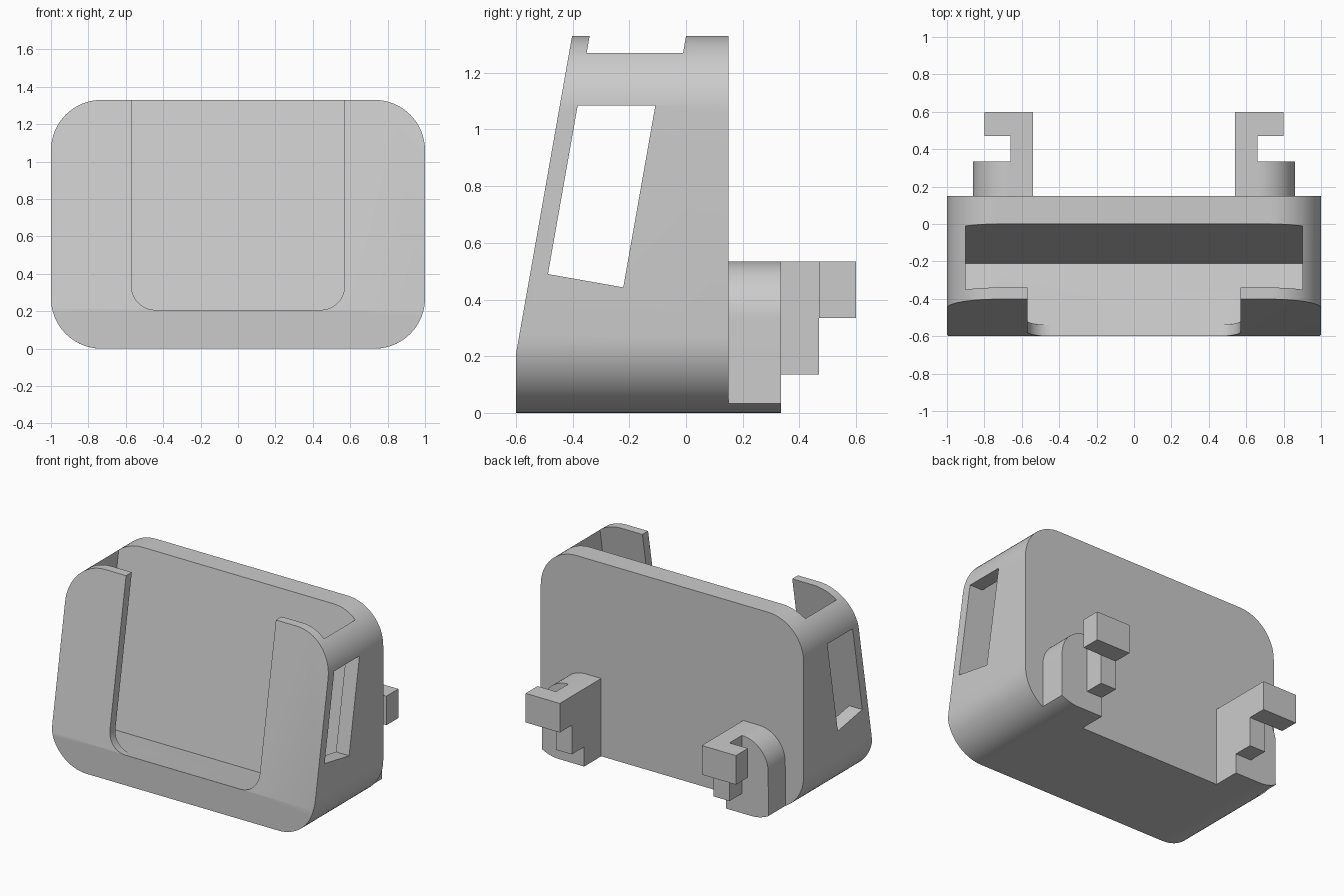
import bpy, bmesh
from math import sin, cos, pi, radians
from mathutils import Vector

cube = bpy.data.objects.get("Cube")
if cube:
    bpy.data.objects.remove(cube, do_unlink=True)

grey = bpy.data.materials.new("light grey")
grey.use_nodes = True
grey.diffuse_color = (0.6, 0.6, 0.6, 1)
grey.node_tree.nodes["Principled BSDF"].inputs["Base Color"].default_value = (0.6, 0.6, 0.6, 1)

HEIGHT, RADIUS, BACK, FRONT = 1.33, 0.27, 0.15, -0.6
TILT = radians(10)
ORIGIN = Vector((0, FRONT, 0.207))      # front lip of the tilted pocket
DEPTH = Vector((0, cos(TILT), -sin(TILT)))
RISE = Vector((0, sin(TILT), cos(TILT)))


def tilted(x, u, v):
    return ORIGIN + Vector((x, 0, 0)) + DEPTH * u + RISE * v


def arc(cx, cz, r, start, end, steps=16):
    """Points on an arc, angles in degrees."""
    angles = [radians(start + (end - start) * i / steps) for i in range(steps + 1)]
    return [(cx + r * cos(a), cz + r * sin(a)) for a in angles]


def prism(name, points, offset):
    """Extrude a flat outline along an offset vector."""
    bm = bmesh.new()
    face = bm.faces.new([bm.verts.new(p) for p in points])
    new = bmesh.ops.extrude_face_region(bm, geom=[face])["geom"]
    bmesh.ops.translate(bm, vec=offset, verts=[g for g in new if isinstance(g, bmesh.types.BMVert)])
    bmesh.ops.recalc_face_normals(bm, faces=bm.faces)
    mesh = bpy.data.meshes.new(name)
    bm.to_mesh(mesh)
    bm.free()
    mesh.materials.append(grey)
    obj = bpy.data.objects.new(name, mesh)
    bpy.context.collection.objects.link(obj)
    return obj


def activate(obj):
    bpy.ops.object.select_all(action='DESELECT')
    obj.select_set(True)
    bpy.context.view_layer.objects.active = obj


def cut(obj, cutter):
    mod = obj.modifiers.new("cut", 'BOOLEAN')
    mod.operation, mod.solver, mod.object = 'DIFFERENCE', 'EXACT', cutter
    activate(obj)
    bpy.ops.object.modifier_apply(modifier=mod.name)
    bpy.data.objects.remove(cutter, do_unlink=True)


def smooth(obj):
    activate(obj)
    bpy.ops.object.shade_smooth_by_angle(angle=radians(30))


# Rounded body with a leaning front
cx, top = 1 - RADIUS, HEIGHT - RADIUS
outline = (arc(cx, top, RADIUS, 0, 90) + arc(-cx, top, RADIUS, 90, 180)
           + arc(-cx, RADIUS, RADIUS, 180, 270) + arc(cx, RADIUS, RADIUS, 270, 360))
body = prism("holder_body", [(x, FRONT, z) for x, z in outline], (0, BACK - FRONT, 0))
bm = bmesh.new()
bm.from_mesh(body.data)
cut_geom = bmesh.ops.bisect_plane(bm, geom=bm.verts[:] + bm.edges[:] + bm.faces[:],
                                  plane_co=ORIGIN, plane_no=-DEPTH, clear_outer=True)["geom_cut"]
bmesh.ops.contextual_create(bm, geom=[g for g in cut_geom if isinstance(g, bmesh.types.BMEdge)])
bmesh.ops.recalc_face_normals(bm, faces=bm.faces)
bm.to_mesh(body.data)
bm.free()

# Tilted pocket, open at the top
pocket = [(0.061, 0), (0.396, 0), (0.396, 1.5), (0.061, 1.5)]
cut(body, prism("pocket_cutter", [tilted(-0.9, u, v) for u, v in pocket], (1.8, 0, 0)))

# U-shaped opening in the front wall
w, r = 0.57, 0.13
opening = ([(w, 1.5), (-w, 1.5)] + arc(-w + r, r, r, 180, 270, 10) + arc(w - r, r, r, 270, 360, 10))
cut(body, prism("opening_cutter", [tilted(x, -0.3, v) for x, v in opening], DEPTH * 0.5))

# Window through both side walls
window = [(0.062, 0.298), (0.332, 0.298), (0.332, 0.95), (0.062, 0.902)]
cut(body, prism("window_cutter", [tilted(-1.2, u, v) for u, v in window], (2.4, 0, 0)))
smooth(body)

# Stepped hooks on the back, mirrored to both sides
inner, outer, hook_top = 0.54, 0.86, 0.535
foot = [p for p in arc(cx, RADIUS, RADIUS, 270, 299, 8)]
base = [(inner, 0)] + foot + arc(outer - 0.2, hook_top - 0.2, 0.2, 0, 90) + [(inner, hook_top)]


def box(x, low):
    return [(inner, low), (x, low), (x, hook_top), (inner, hook_top)]


for name, shape, y0, y1 in (("hook_base", base, BACK, 0.335),
                            ("hook_neck", box(0.66, 0.135), 0.335, 0.47),
                            ("hook_head", box(0.8, 0.335), 0.47, 0.6)):
    part = prism(name, [(x, y0, z) for x, z in shape], (0, y1 - y0, 0))
    part.modifiers.new("both sides", 'MIRROR')
    smooth(part)
